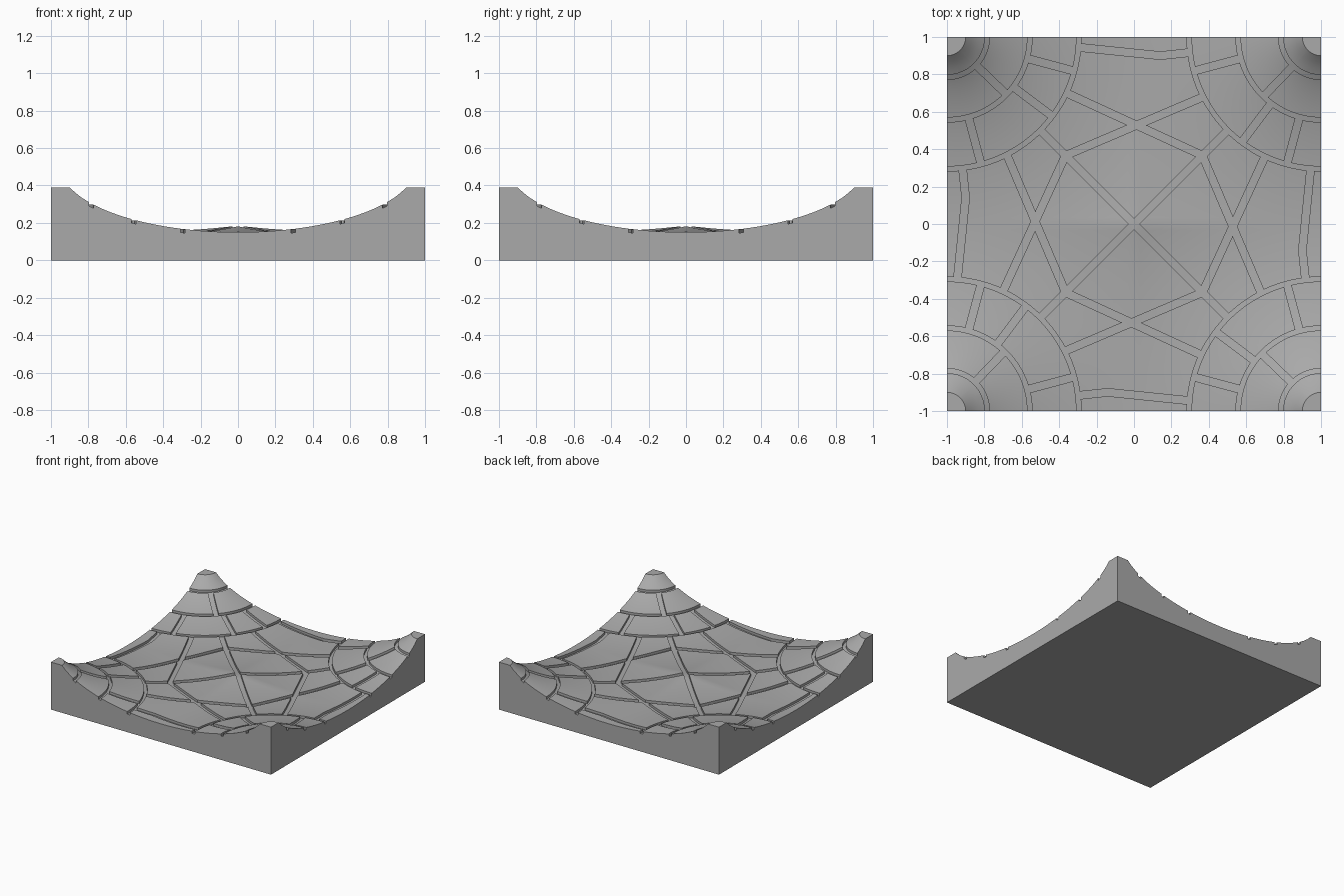
import bpy, bmesh, math
from mathutils import Vector, Matrix

if "Cube" in bpy.data.objects:
    bpy.data.objects.remove(bpy.data.objects["Cube"])

stone = bpy.data.materials.new("grey_stone")
stone.use_nodes = True
stone.diffuse_color = (0.4, 0.4, 0.4, 1)
stone.node_tree.nodes["Principled BSDF"].inputs["Base Color"].default_value = (0.4, 0.4, 0.4, 1)

PEAK, LOW, SPAN, RISE = 0.1, 0.15, 0.95, 0.353
DEPTH = 0.02


def height(x, y):
    """Elliptical sweep around the nearest corner, flat at the tip."""
    r = max(PEAK, math.hypot(1 - abs(x), 1 - abs(y)))
    return LOW + RISE * (1 - math.sqrt(1 - ((1 - r) / SPAN) ** 2))


def finish(bm, name):
    bmesh.ops.recalc_face_normals(bm, faces=bm.faces)
    mesh = bpy.data.meshes.new(name)
    bm.to_mesh(mesh)
    bm.free()
    ob = bpy.data.objects.new(name, mesh)
    bpy.context.collection.objects.link(ob)
    return ob


def make_block():
    """Four polar quarter patches joined, with walls and floor."""
    bm = bmesh.new()
    rays, rings = 48, 28
    for k in range(4):
        turn = Matrix.Rotation(k * math.pi / 2, 3, 'Z')

        def vert(r, a):
            p = turn @ Vector((r * math.cos(a) - 1, r * math.sin(a) - 1, 0))
            return bm.verts.new((p.x, p.y, height(p.x, p.y)))

        tip = vert(0, 0)
        rows = []
        for i in range(rays + 1):
            a = i / rays * math.pi / 2
            reach = 1 / max(math.cos(a), math.sin(a))
            rows.append([vert(PEAK + (reach - PEAK) * j / rings, a) for j in range(rings + 1)])
        for u, v in zip(rows, rows[1:]):
            bm.faces.new((tip, u[0], v[0]))
            for j in range(rings):
                bm.faces.new((u[j], u[j + 1], v[j + 1], v[j]))
    bmesh.ops.remove_doubles(bm, verts=bm.verts, dist=0.0002)
    rim = [e for e in bm.edges if e.is_boundary]
    walls = bmesh.ops.extrude_edge_only(bm, edges=rim)["geom"]
    for v in walls:
        if isinstance(v, bmesh.types.BMVert):
            v.co.z = 0
    bmesh.ops.contextual_create(bm, geom=[e for e in bm.edges if e.is_boundary])
    return finish(bm, "curved_block")


def make_cutter(path, width):
    """Closed strip whose floor follows the surface at a fixed depth."""
    bm = bmesh.new()
    loops = []
    for i, p in enumerate(path):
        along = (path[min(i + 1, len(path) - 1)] - path[max(i - 1, 0)]).normalized()
        side = Vector((-along.y, along.x)) * width / 2
        a, b = p + side, p - side
        za, zb = height(*a) - DEPTH, height(*b) - DEPTH
        loops.append([bm.verts.new(c) for c in
                      ((*a, za), (*b, zb), (*b, zb + 0.08), (*a, za + 0.08))])
    for u, v in zip(loops, loops[1:]):
        for j in range(4):
            n = (j + 1) % 4
            bm.faces.new((u[j], u[n], v[n], v[j]))
    bm.faces.new(loops[0])
    bm.faces.new(loops[-1])
    bmesh.ops.triangulate(bm, faces=bm.faces)
    ob = finish(bm, "groove_cutter")
    ob.hide_render = True
    return ob


def straight(*points, steps=16):
    pts = [Vector(p) for p in points]
    path = [u.lerp(v, i / steps) for u, v in zip(pts, pts[1:]) for i in range(steps)]
    return path + [pts[-1]]


def polar(r, degrees):
    a = math.radians(degrees)
    return Vector((r * math.cos(a) - 1, 1 - r * math.sin(a)))


# Groove layout for one quarter, repeated around the centre
RING_RADII = (0.215, 0.443, 0.705)
grooves = [([polar(r, -4 + 98 * i / 48) for i in range(49)], 0.025) for r in RING_RADII]
grooves += [(straight(polar(0.443, a), polar(0.705, a)), 0.04) for a in (15, 37, 75)]
grooves += [
    (straight(polar(0.215, 44), polar(0.443, 44)), 0.04),
    (straight((0.02, -0.02), (-0.5, 0.5)), 0.04),
    (straight((-0.36, 0.7), (0.38, 0.36)), 0.04),
    (straight((0.37, 0.68), (-0.38, 0.36)), 0.04),
    (straight((-0.3, 0.945), (0.14, 0.9), (0.3, 0.917)), 0.04),
]

block = make_block()
block.data.materials.append(stone)
bpy.ops.object.select_all(action='DESELECT')
bpy.context.view_layer.objects.active = block
block.select_set(True)
for k in range(4):
    turn = Matrix.Rotation(k * math.pi / 2, 2)
    for path, width in grooves:
        cutter = make_cutter([turn @ p for p in path], width)
        mod = block.modifiers.new("groove", 'BOOLEAN')
        mod.operation = 'DIFFERENCE'
        mod.solver = 'MANIFOLD'
        mod.object = cutter
        bpy.ops.object.modifier_apply(modifier=mod.name)
        bpy.data.objects.remove(cutter)

bpy.ops.object.shade_smooth_by_angle(angle=math.radians(25))
